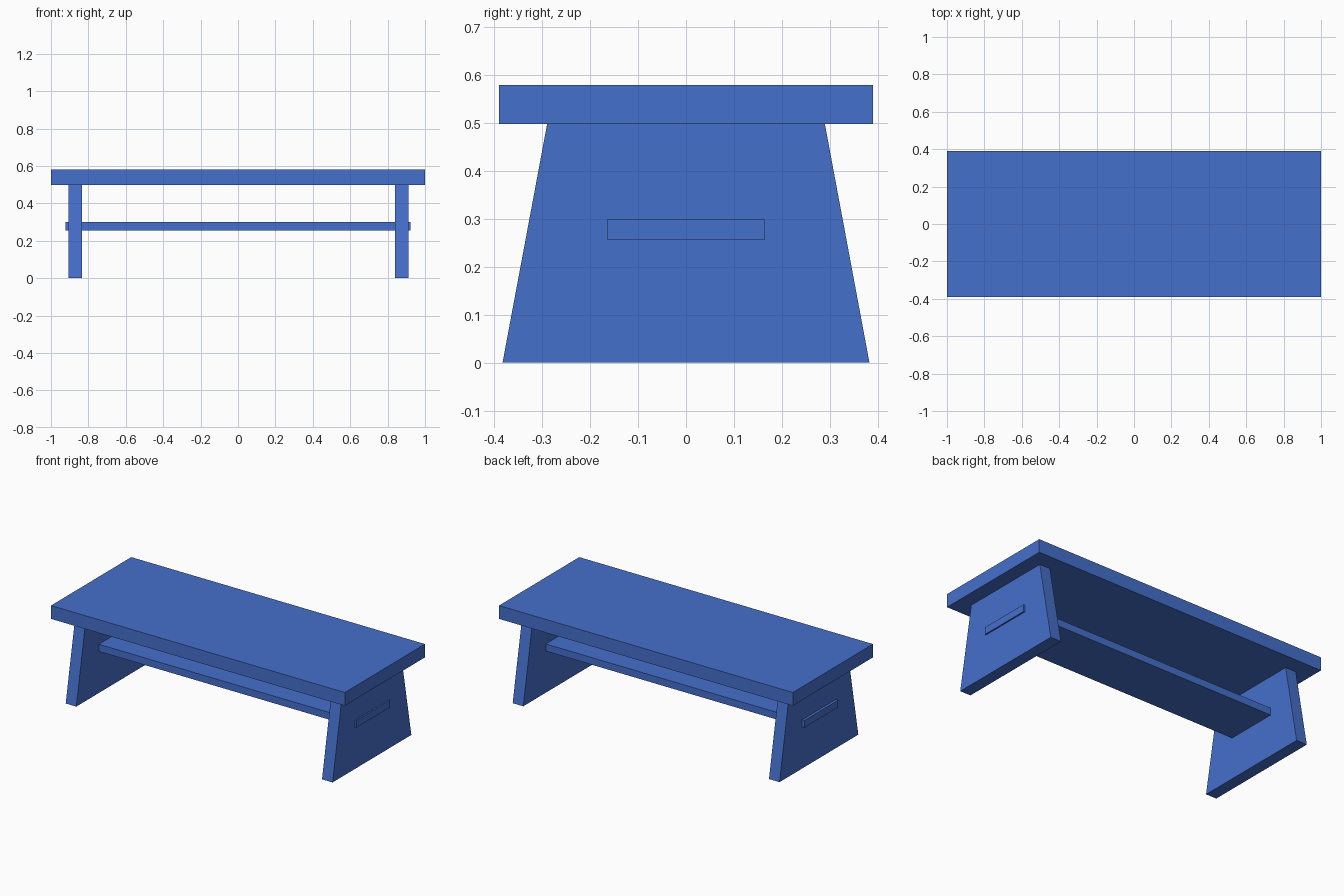
import bpy, bmesh

if "Cube" in bpy.data.objects:
    bpy.data.objects.remove(bpy.data.objects["Cube"])

mat = bpy.data.materials.new("blue_paint")
mat.diffuse_color = (0.06, 0.16, 0.6, 1)
mat.use_nodes = True
mat.node_tree.nodes["Principled BSDF"].inputs["Base Color"].default_value = mat.diffuse_color


def board(name, x0, x1, z0, z1, half_bottom, half_top):
    """Board spanning x0..x1, with a symmetric (optionally tapered) end profile."""
    bm = bmesh.new()
    profile = [(-half_bottom, z0), (half_bottom, z0), (half_top, z1), (-half_top, z1)]
    face = bm.faces.new([bm.verts.new((x0, y, z)) for y, z in profile])
    ext = bmesh.ops.extrude_face_region(bm, geom=[face], use_keep_orig=True)
    moved = [v for v in ext["geom"] if isinstance(v, bmesh.types.BMVert)]
    bmesh.ops.translate(bm, verts=moved, vec=(x1 - x0, 0, 0))
    bmesh.ops.recalc_face_normals(bm, faces=bm.faces)
    mesh = bpy.data.meshes.new(name)
    bm.to_mesh(mesh)
    bm.free()
    mesh.materials.append(mat)
    obj = bpy.data.objects.new(name, mesh)
    bpy.context.collection.objects.link(obj)
    return obj


# Table top
board("table_top", -1, 1, 0.498, 0.58, 0.39, 0.39)

# Tapered slab legs
for name, x in (("left_leg", -0.869), ("right_leg", 0.876)):
    board(name, x - 0.036, x + 0.036, 0, 0.498, 0.383, 0.29)

# Stretcher, its ends poking through the legs
board("stretcher", -0.921, 0.921, 0.256, 0.3, 0.164, 0.164)
